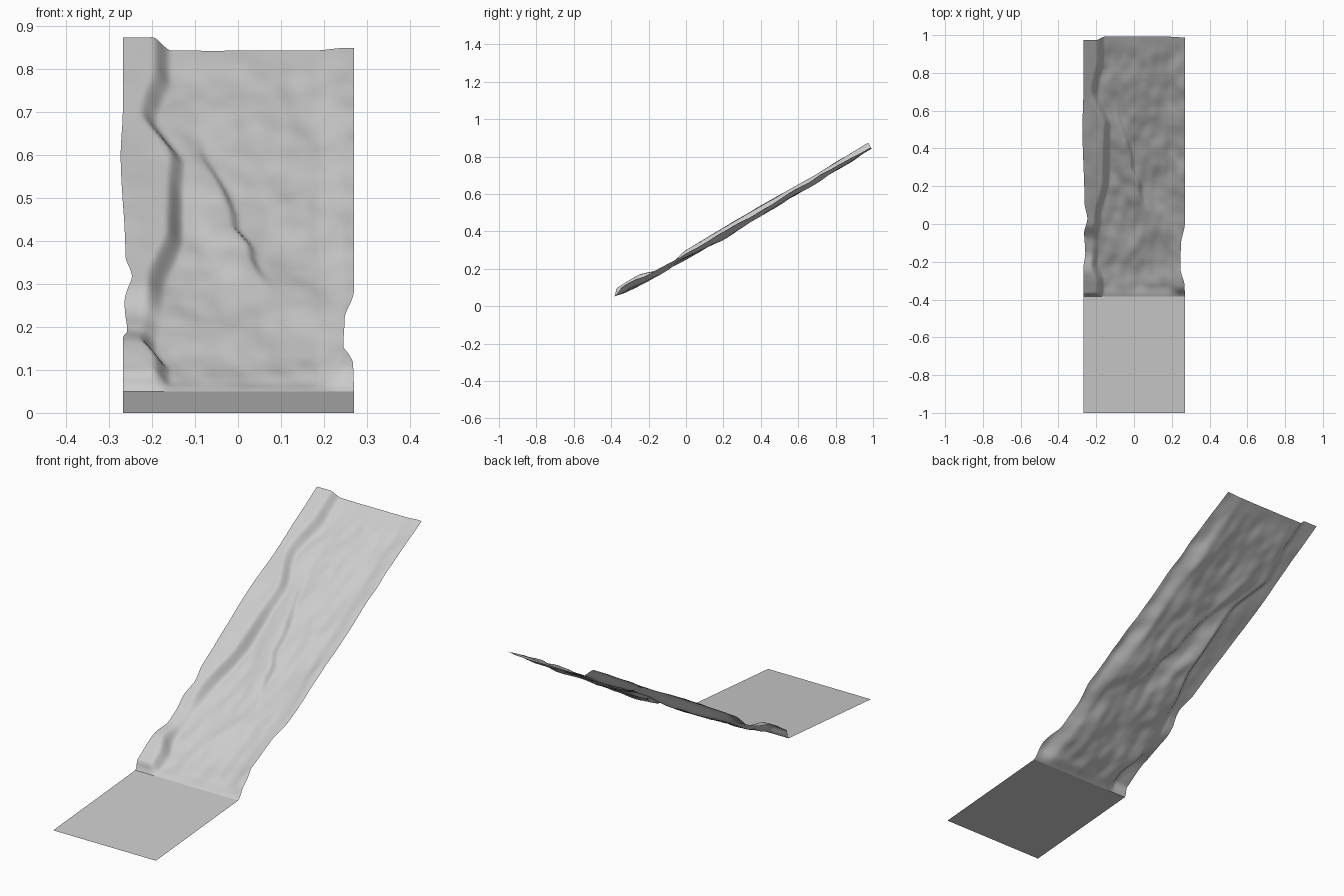
import bpy, bmesh, math
from mathutils import Vector, noise

if "Cube" in bpy.data.objects:
    bpy.data.objects.remove(bpy.data.objects["Cube"])


def interp(t, pts):
    """Smooth interpolation through (t, value) pairs."""
    if t <= pts[0][0]:
        return pts[0][1]
    for (a, va), (b, vb) in zip(pts, pts[1:]):
        if t <= b:
            k = (t - a) / (b - a)
            return va + (vb - va) * k * k * (3 - 2 * k)
    return pts[-1][1]


def step(a, b, x):
    k = max(0.0, min(1.0, (x - a) / (b - a)))
    return k * k * (3 - 2 * k)


def grid_object(name, nx, ny, func):
    bm = bmesh.new()
    rows = [[bm.verts.new(func(i / nx, j / ny)) for i in range(nx + 1)]
            for j in range(ny + 1)]
    for j in range(ny):
        for i in range(nx):
            f = bm.faces.new((rows[j][i], rows[j][i + 1],
                              rows[j + 1][i + 1], rows[j + 1][i]))
            f.smooth = True
    mesh = bpy.data.meshes.new(name)
    bm.to_mesh(mesh)
    bm.free()
    ob = bpy.data.objects.new(name, mesh)
    bpy.context.collection.objects.link(ob)
    return ob


# Side outlines and relief profiles, all against position along the slope
Y0, Y1, Z0, Z1 = -0.385, 0.992, 0.05, 0.843
LEFT_X = [(0, -.268), (.12, -.268), (.17, -.258), (.25, -.264), (.31, -.247),
          (.37, -.262), (.66, -.273), (.8, -.268), (1, -.268)]
RIGHT_X = [(0, .27), (.05, .268), (.12, .245), (.2, .248), (.29, .27), (1, .27)]
CREASE_X = [(0, -.17), (.06, -.17), (.13, -.2), (.3, -.185), (.46, -.14),
            (.66, -.135), (.8, -.2), (.92, -.17), (1, -.17)]
LEFT_H = [(0, 0), (.025, .032), (.1, .036), (.18, .008), (.22, .004),
          (.29, .025), (.5, .03), (.8, .028), (1, .036)]
FLOOR_H = [(0, 0), (.04, -.008), (.13, -.016), (.2, -.012), (.28, -.014),
           (.42, -.02), (.57, -.016), (.72, -.01), (.86, -.004), (1, 0)]
RIGHT_H = [(0, 0), (.04, .018), (.14, .01), (.25, .002), (.4, .008),
           (.7, .008), (1, .008)]
RIDGE_X = [(.3, .07), (.42, .03), (.5, -.01), (.75, -.09)]
NORMAL = Vector((0, Z0 - Z1, Y1 - Y0)).normalized()


def slope_point(u, t):
    xl, xr = interp(t, LEFT_X), interp(t, RIGHT_X)
    x = xl + (xr - xl) * u
    crease = interp(t, CREASE_X)
    h = interp(t, FLOOR_H)
    # raised left bank dropping sharply at the crease
    bank = 1 - step(crease - .03, crease + .015, x)
    h += (interp(t, LEFT_H) - h) * bank
    # right bank
    h += (interp(t, RIGHT_H) - h) * step(.18, .255, x)
    # diagonal ledge in the middle of the chute
    d = x - interp(t, RIDGE_X)
    mid = step(.3, .42, t) * (1 - step(.6, .78, t))
    h += .018 * mid * (1 - step(-.01, .015, d)) * step(-.12, -.02, d)
    # streaky rock relief, fading out at the two ends
    fade = step(0, .05, t) * (1 - .8 * step(.9, 1, t)) * (1 - .6 * bank)
    n = (.011 * noise.noise(Vector((x * 9, t * 8, 2.3)))
         + .005 * noise.noise(Vector((x * 20, t * 18, 7.1))))
    h += n * fade
    base = Vector((x, Y0 + (Y1 - Y0) * t, Z0 + (Z1 - Z0) * t))
    return base + NORMAL * h


# Rocky inclined chute
grid_object("rocky_slope", 72, 150, slope_point)

# Flat run-out sheet in front of it
grid_object("runout_sheet", 1, 1, lambda u, v: Vector(
    (-.268 + .538 * u, -1 + (Y0 + 1) * v, Z0 * v)))
